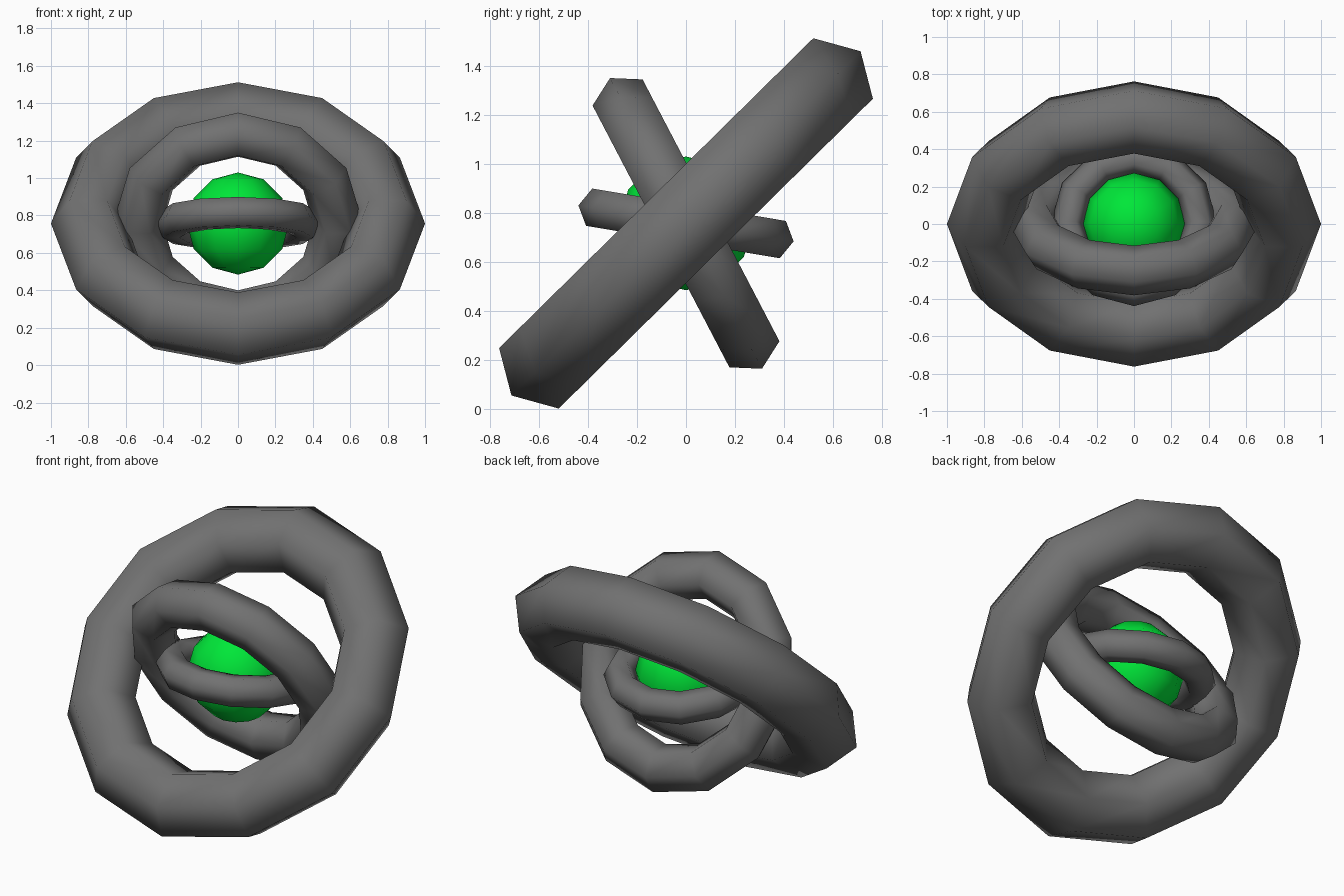
import bpy
from math import radians

if "Cube" in bpy.data.objects:
    bpy.data.objects.remove(bpy.data.objects["Cube"])

CENTRE = (0, 0, 0.757)


def material(name, colour):
    mat = bpy.data.materials.new(name)
    mat.diffuse_color = (*colour, 1)
    mat.use_nodes = True
    mat.node_tree.nodes["Principled BSDF"].inputs["Base Color"].default_value = mat.diffuse_color
    return mat


dark = material("dark_grey", (0.165, 0.165, 0.165))
green = material("green", (0.0, 0.8, 0.04))


def finish(name, mat):
    ob = bpy.context.object
    ob.name = name
    ob.data.materials.append(mat)
    bpy.ops.object.shade_smooth()


def ring(name, major, minor, tilt):
    # Low-poly ring with a six-sided tube, tilted about the x axis
    bpy.ops.mesh.primitive_torus_add(
        major_segments=12, minor_segments=6,
        major_radius=major, minor_radius=minor,
        location=CENTRE, rotation=(radians(tilt), 0, 0))
    finish(name, dark)


# Three nested rings, each two thirds the size of the previous one
ring("outer_ring", 0.8, 0.2, 44.6)
ring("middle_ring", 0.536, 0.133, -62.4)
ring("inner_ring", 0.356, 0.089, -9.5)

# Green core
bpy.ops.mesh.primitive_uv_sphere_add(segments=12, ring_count=6, radius=0.273, location=CENTRE)
finish("core_sphere", green)
